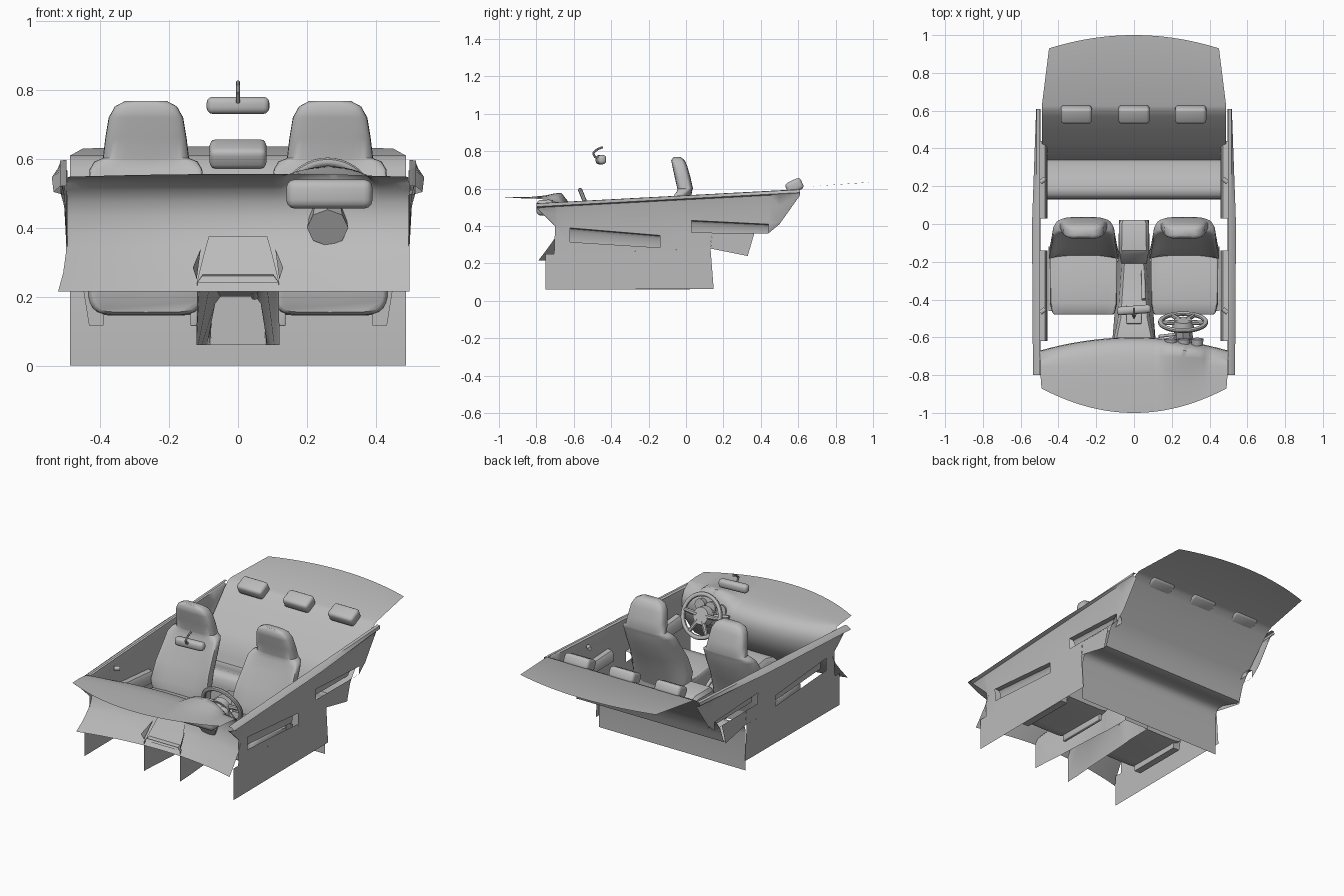
import bpy, bmesh, math
from mathutils import Vector, Matrix

if "Cube" in bpy.data.objects:
    bpy.data.objects.remove(bpy.data.objects["Cube"])

grey = bpy.data.materials.new("interior_grey")
grey.use_nodes = True
grey.diffuse_color = (0.5, 0.5, 0.5, 1)
grey.node_tree.nodes["Principled BSDF"].inputs["Base Color"].default_value = (0.5, 0.5, 0.5, 1)


def finish(name, bm, angle=35):
    bmesh.ops.recalc_face_normals(bm, faces=bm.faces)
    mesh = bpy.data.meshes.new(name)
    bm.to_mesh(mesh)
    bm.free()
    mesh.materials.append(grey)
    ob = bpy.data.objects.new(name, mesh)
    bpy.context.collection.objects.link(ob)
    bpy.ops.object.select_all(action='DESELECT')
    ob.select_set(True)
    bpy.context.view_layer.objects.active = ob
    bpy.ops.object.shade_smooth_by_angle(angle=math.radians(angle))
    return ob


def sheet(name, rows, closed=False, caps=False, angle=35, skip=()):
    """Skin rows of points; closed joins each row into a ring."""
    bm = bmesh.new()
    grid = [[bm.verts.new(p) for p in row] for row in rows]
    n = len(grid[0])
    for i, (a, b) in enumerate(zip(grid, grid[1:])):
        for j in range(n if closed else n - 1):
            if (i, j) not in skip:
                k = (j + 1) % n
                bm.faces.new((a[j], a[k], b[k], b[j]))
    if caps:
        bm.faces.new(grid[0])
        bm.faces.new(grid[-1])
    return finish(name, bm, angle)


def plate(name, points):
    bm = bmesh.new()
    bm.faces.new([bm.verts.new(p) for p in points])
    return finish(name, bm)


def block(name, size, loc, rot=(0, 0, 0), bevel=0.015):
    bm = bmesh.new()
    bmesh.ops.create_cube(bm, size=1, matrix=Matrix.Diagonal((*size, 1)))
    bmesh.ops.bevel(bm, geom=bm.edges[:], offset=bevel, segments=3, affect='EDGES', profile=0.5)
    ob = finish(name, bm)
    ob.location, ob.rotation_euler = loc, rot
    return ob


def rod(name, a, b, r1, r2=None, seg=16):
    a, b = Vector(a), Vector(b)
    bm = bmesh.new()
    bmesh.ops.create_cone(bm, cap_ends=True, segments=seg, radius1=r1,
                          radius2=r1 if r2 is None else r2, depth=(b - a).length)
    turn = (b - a).to_track_quat('Z', 'Y').to_matrix().to_4x4()
    bm.transform(Matrix.Translation((a + b) / 2) @ turn)
    return finish(name, bm)


def soft(v, p=0.5):
    return math.copysign(abs(v) ** p, v)


def lerp(points, y):
    """Piecewise linear lookup in a list of (position, value)."""
    for (a, u), (b, v) in zip(points, points[1:]):
        if y <= b:
            return u + (v - u) * (y - a) / (b - a)
    return points[-1][1]


# Front seats
RING = [math.tau * i / 28 for i in range(28)]


def seat(side, s):
    cx = s * .267
    # height, centre y, half width, half thickness, bolster depth
    back = [(.19, -.14, .15, .03, .0), (.23, -.135, .178, .04, .02), (.32, -.11, .187, .045, .055),
            (.42, -.07, .178, .045, .06), (.51, -.03, .168, .045, .045), (.57, -.01, .163, .04, .03),
            (.592, -.006, .150, .04, .01), (.602, -.005, .125, .042, 0), (.66, -.018, .118, .042, 0),
            (.72, -.033, .108, .04, 0), (.752, -.043, .09, .036, 0), (.768, -.047, .06, .02, 0)]
    sheet(side + "_seat_back", [[(cx + w * soft(math.cos(a)),
                                  y + t * soft(math.sin(a)) - b * abs(math.cos(a)) ** 2,
                                  z) for a in RING] for z, y, w, t, b in back], True, True, 50)
    # y, centre height, half width, half height
    base = [(-.48, .215, .155, .06), (-.47, .215, .165, .068), (-.42, .22, .178, .072),
            (-.3, .215, .178, .068), (-.15, .205, .178, .06), (-.1, .20, .17, .05)]
    sheet(side + "_seat_cushion", [[(cx + w * soft(math.cos(a), .35), y,
                                     z + h * soft(math.sin(a), .35) + .025 * abs(math.cos(a)) ** 4)
                                    for a in RING] for y, z, w, h in base], True, True, 45)
    # outer side cover, tapered downwards, and slim inner rail
    sheet(side + "_seat_side", [[(s * x, y, z) for x, z in ((.385, .24), (.39, .117), (.432, .117), (.452, .24))]
                                for y in (-.46, -.40, -.18, -.12)], True, True)
    block(side + "_seat_rail", (.02, .32, .06), (s * .128, -.3, .145), bevel=.004)


seat("left", 1)
seat("right", -1)

# Doors with sloping sills, armrest pockets and lower panels
TOP = [(-.8, .522), (.61, .597)]
SILL = [(-.8, .535), (0, .54), (.61, .518)]
BOTTOM = [(-.8, .495), (-.7, .40), (-.69, .25), (.13, .28), (.14, .36), (.45, .36), (.5, .41), (.61, .565)]
HIGH = [(-.8, .498), (-.7, .402), (-.62, .39), (-.14, .35), (.03, .43), (.44, .41), (.5, .42), (.61, .57)]
LOW = [(-.8, .496), (-.7, .401), (-.62, .315), (-.14, .285), (.03, .365), (.45, .362), (.5, .412), (.61, .567)]
STATIONS = (-.8, -.7, -.69, -.62, -.4, -.14, .03, .13, .14, .3, .44, .5, .61)


def door_row(s, y):
    t, out, hi = lerp(TOP, y), lerp(SILL, y), lerp(HIGH, y)
    under = t - .024
    section = ((.498, t), (.516, t - .002), (out, t - .018), (.514, under), (.504, under * .6 + hi * .4),
               (.498, hi), (.496, lerp(LOW, y)), (.495, lerp(BOTTOM, y)))
    return [(s * x, y, z) for x, z in section]


for side, s in (("left", 1), ("right", -1)):
    slots = [(i, 5) for i in (3, 4, 6, 7, 8, 9)]
    sheet(side + "_door", [door_row(s, y) for y in STATIONS], skip=slots)
    plate(side + "_door_lower", [(s * .495, y, z) for y, z in (
        (-.75, .06), (.148, .064), (.131, .28), (-.69, .25), (-.7, .40), (-.705, .25), (-.75, .25))])
    plate(side + "_bench_side", [(s * .494, y, z) for y, z in ((.131, .28), (.33, .24), (.365, .36), (.14, .36))])
    for part, ends in (("front", (-.62, -.5, -.3, -.14)), ("rear", (.03, .15, .3, .44))):
        rows = []
        for y in ends:
            hi, lo = lerp(HIGH, y), lerp(LOW, y)
            rows.append([(s * x, y, z) for x, z in ((.498, hi), (.472, hi - .004), (.46, hi - .02), (.458, lo))])
        sheet(f"{side}_{part}_armrest", rows)
    for y in (-.47, .22):
        rod(side + "_door_pull", (s * .495, y, lerp(TOP, y) - .06), (s * .47, y + .02, lerp(TOP, y) - .06), .012)

# Dashboard skin: front edge, top, large rounded lip, lower face kicked forward
XS = [-1 + i / 24 for i in range(49)]


def hump(x):
    d = abs(x - .265) / .13
    return (1 - d * d) ** 0.6 if d < 1 else 0


def dash_row(u):
    front, rear = -1 + .13 * u * u, -.60 - .07 * u * u
    camber = .556 - .008 * u * u
    h = hump(u * .5)
    row = [(u * .49, front, camber)]
    for f, drop, lift in ((.35, .002, .002), (.6, .006, .015), (.75, .012, .032)):
        row.append((u * .495, front + (rear - front) * f, camber - drop + lift * h))
    flare = .025 if u < 0 else 0
    for dy, z, w, lift in ((-.05, .53, 0, .048), (-.022, .51, 0, .03), (-.004, .475, 0, 0), (0, .435, 0, 0),
                           (-.01, .38, 0, 0), (-.038, .325, .1, 0), (-.078, .27, .4, 0), (-.12, .215, 1, 0)):
        row.append((u * (.497 + flare * w), rear + dy, z + lift * h))
    return row


sheet("dashboard", [dash_row(u) for u in XS], angle=60)
block("instrument_housing", (.25, .13, .085), (.265, -.735, .498), bevel=.025)
for x in (.195, .265, .335):
    rod("gauge_ring", (x, -.64, .488), (x, -.608, .494), .03, .033, seg=24)

# Steering wheel and column, the rim leaning forward at the top
HUB = Vector((.26, -.52, .48))
TILT = Matrix.Translation(HUB) @ Matrix.Rotation(math.radians(-68), 4, 'X')
CIRCLE = [math.tau * j / 10 for j in range(10)]
rim = [[TILT @ Vector(((.12 + .013 * math.cos(b)) * math.cos(a), (.12 + .013 * math.cos(b)) * math.sin(a),
                       .012 * math.sin(b))) for b in CIRCLE] for a in [math.tau * i / 40 for i in range(41)]]
sheet("steering_wheel_rim", rim, True)
for a in (-5, 185, 60, 120):
    d = Vector((math.cos(math.radians(a)), math.sin(math.radians(a)), 0))
    rod("steering_spoke", TILT @ (d * .03), TILT @ (d * .12), .015, .011, seg=8)
rod("steering_hub", TILT @ Vector((0, 0, -.03)), TILT @ Vector((0, 0, .012)), .058, .048, seg=24)
rod("steering_column", (.26, -.67, .40), TILT @ Vector((0, 0, -.02)), .06, .045, seg=8)
rod("column_stalk", (.26, -.58, .46), (.13, -.595, .48), .008)

# Centre tunnel: y, half width at foot, half width at top, height
tunnel = [(-.72, .12, .119, .26), (-.62, .115, .11, .28), (-.5, .105, .085, .235), (-.21, .09, .066, .2),
          (-.16, .085, .075, .27), (-.14, .082, .08, .285), (.0, .08, .079, .285), (.022, .08, .072, .27)]
sheet("centre_tunnel", [[(-b, y, .06), (-t, y, h - .02), (-t + .015, y, h), (t - .015, y, h), (t, y, h - .02), (b, y, .06)]
                        for y, b, t, h in tunnel])
plate("tunnel_end", [(-.08, .022, .06), (.08, .022, .06), (.07, .022, .27), (-.07, .022, .27)])

# Centre stack panel with side fins, gear lever and handbrake
sheet("stack_panel", [[(s * w, y, z) for s in (-1, 1)]
                      for w, y, z in ((.12, -.712, .24), (.1, -.658, .32), (.085, -.622, .375))])
for s in (-1, 1):
    plate("stack_fin", [(s * .108, -.655, .34), (s * .131, -.735, .285), (s * .12, -.72, .25)])
block("gear_plate", (.08, .1, .02), (0, -.48, .235), (-.2, 0, 0), .006)
rod("gear_lever", (0, -.49, .235), (0, -.47, .32), .008)
block("gear_knob", (.03, .035, .045), (0, -.468, .335), bevel=.012)
rod("handbrake", (.048, -.25, .2), (.052, -.40, .28), .010, .012)

# Rear bench running smoothly into the parcel shelf
bench = [(.13, 0), (.13, .22), (.136, .26), (.155, .285), (.19, .288), (.25, .27), (.32, .248), (.338, .25),
         (.352, .29), (.372, .345), (.41, .395), (.50, .495), (.57, .572), (.60, .598), (.625, .609)]
sheet("rear_bench", [[(u * .488, y, z) for y, z in bench]
                     + [(u * .45, 1 - .07 * u * u, .636 - .006 * u * u)] for u in XS], angle=60)
for x in (-.305, 0, .3):
    block("rear_headrest", (.165, .09, .064), (x, .58, .614), (.45, 0, 0), .018)

# Rear view mirror
block("mirror_housing", (.182, .045, .05), (0, -.455, .755), (0, 0, .08), .018)
path = [(0, -.455, .77), (0, -.485, .765), (0, -.497, .79), (0, -.475, .81), (0, -.445, .822)]
for a, b in zip(path, path[1:]):
    rod("mirror_stalk", a, b, .006, seg=8)
